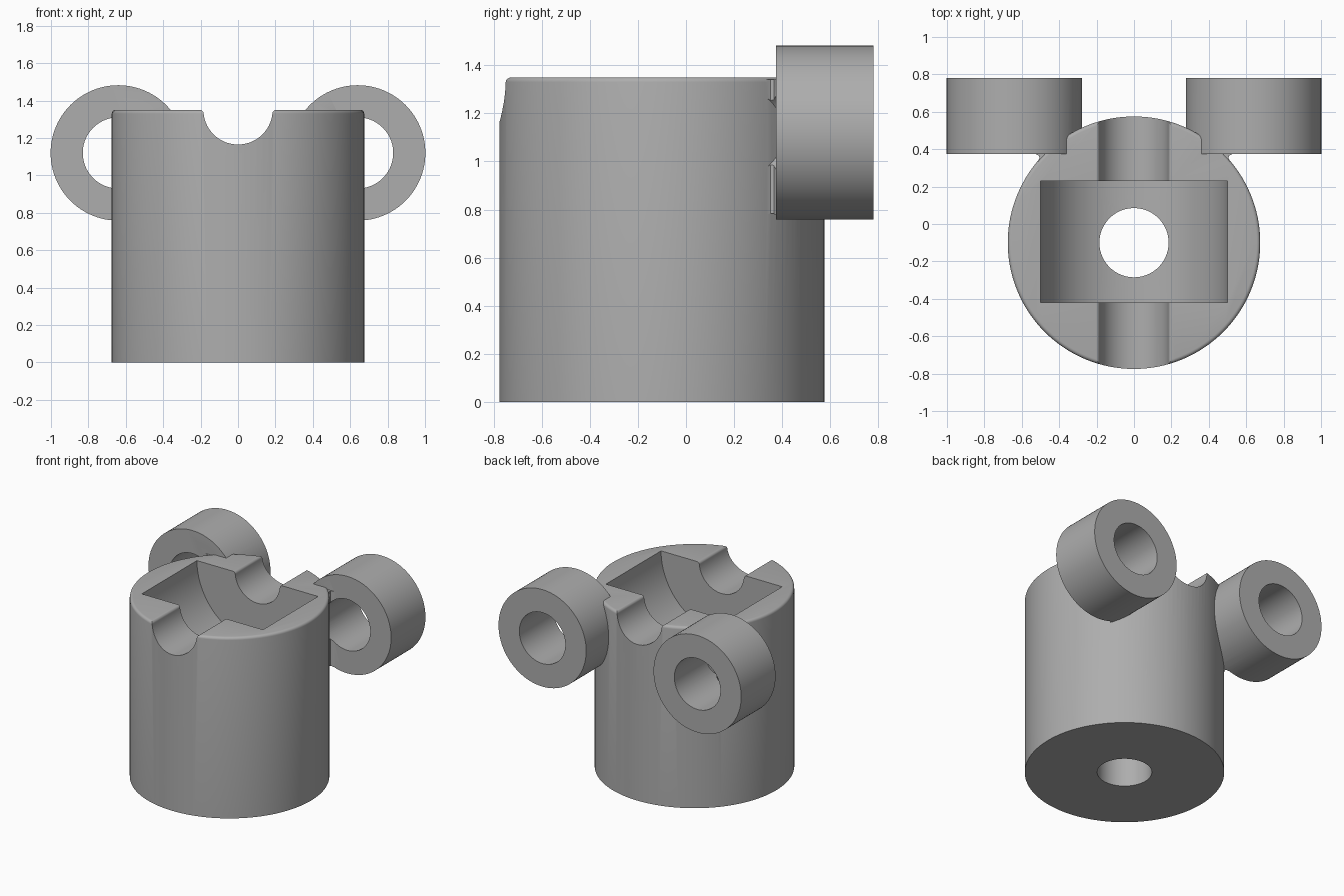
import bpy, math
from mathutils import Matrix

if "Cube" in bpy.data.objects:
    bpy.data.objects.remove(bpy.data.objects["Cube"])

CY, R, H = -0.1, 0.675, 1.35        # body centre, radius, height
BORE = 0.185
RX, RZ, RING, HOLE = 0.64, 1.12, 0.362, 0.19
Y0, Y1 = 0.375, 0.78                # eyelet front and back
FILLET = 0.02

grey = bpy.data.materials.new("plain grey")
grey.use_nodes = True
grey.diffuse_color = (0.42, 0.42, 0.42, 1)
grey.node_tree.nodes["Principled BSDF"].inputs["Base Color"].default_value = grey.diffuse_color


def arc(cx, cy, r, start, end, n):
    return [(cx + r * math.cos(math.radians(start + (end - start) * i / n)),
             cy + r * math.sin(math.radians(start + (end - start) * i / n))) for i in range(n + 1)]


def prism(name, outline, low, high, along_y=False):
    """Extrude an outline along z (x, y points) or along y (x, z points)."""
    n = len(outline)
    pts = [(a, h, b) if along_y else (a, b, h) for h in (low, high) for a, b in outline]
    faces = [tuple(range(n)), tuple(range(n, 2 * n))]
    faces += [(i, (i + 1) % n, n + (i + 1) % n, n + i) for i in range(n)]
    mesh = bpy.data.meshes.new(name)
    mesh.from_pydata(pts, [], faces)
    mesh.materials.append(grey)
    ob = bpy.data.objects.new(name, mesh)
    bpy.context.collection.objects.link(ob)
    activate(ob)
    bpy.ops.object.mode_set(mode='EDIT')
    bpy.ops.mesh.select_all(action='SELECT')
    bpy.ops.mesh.normals_make_consistent(inside=False)
    bpy.ops.object.mode_set(mode='OBJECT')
    return ob


def activate(ob):
    bpy.ops.object.select_all(action='DESELECT')
    ob.select_set(True)
    bpy.context.view_layer.objects.active = ob


def combine(ob, other, operation):
    activate(ob)
    mod = ob.modifiers.new("combine", 'BOOLEAN')
    mod.operation, mod.object, mod.solver = operation, other, 'EXACT'
    bpy.ops.object.modifier_apply(modifier=mod.name)
    bpy.data.objects.remove(other)


def circle(cx, cy, r, n=96):
    return arc(cx, cy, r, 0, 360, n)[:-1]


def soften_top(ob, z):
    """Round the rim of the upper cap."""
    weights = ob.data.attributes.new("bevel_weight_edge", 'FLOAT', 'EDGE')
    for e in ob.data.edges:
        weights.data[e.index].value = float(all(ob.data.vertices[v].co.z > z for v in e.vertices))
    activate(ob)
    mod = ob.modifiers.new("rim", 'BEVEL')
    mod.limit_method, mod.width, mod.segments = 'WEIGHT', FILLET, 4
    bpy.ops.object.modifier_apply(modifier=mod.name)


# Body with a rounded upper rim
body = prism("body", circle(0, CY, R, 128), 0, H)
soften_top(body, H - 0.01)

# Half-round pocket, vertical bore with eased mouth
pocket = [(0.5, 1.6), (-0.5, 1.6)] + arc(0, H, 0.5, 180, 360, 64)
combine(body, prism("pocket_cutter", pocket, -0.42, 0.23, True), 'DIFFERENCE')
combine(body, prism("bore_cutter", circle(0, CY, BORE), -0.2, 1.2), 'DIFFERENCE')

# Rounded channel running front to back, lips eased with a fillet
lip = math.degrees(math.asin(FILLET / (BORE + FILLET)))
edge = (BORE + FILLET) * math.cos(math.radians(lip))
channel = ([(edge, 1.6), (-edge, 1.6)] + arc(-edge, H - FILLET, FILLET, 90, -lip, 6)
           + arc(0, H, BORE, 180 + lip, 360 - lip, 48)
           + arc(edge, H - FILLET, FILLET, 180 + lip, 90, 6))
combine(body, prism("channel_cutter", channel, -1, 1, True), 'DIFFERENCE')


def eyelet_shape(side, low, high):
    tube = prism("eyelet", circle(side * RX, RZ, RING), low, high, True)
    combine(tube, prism("hole_cutter", circle(side * RX, RZ, HOLE), low - 0.1, high + 0.1, True), 'DIFFERENCE')
    return tube


# Two eyelets at the back, each blended into the body by a small web
for side in (-1, 1):
    web_line = [(0.45, 0.4), (0.45, 0.34), (0.515, 0.335)]
    web_line += [(0.505, 0.352), (0.508, 0.365), (0.53, 0.376), (0.53, 0.4)]
    web = prism("web", [(side * x, y) for x, y in web_line], 0.7, H - 0.01)
    combine(web, eyelet_shape(side, 0.3, 0.5), 'INTERSECT')
    combine(body, eyelet_shape(side, Y0, Y1), 'UNION')
    combine(body, web, 'UNION')

body.name = "body_with_eyelets"
activate(body)
bpy.ops.object.shade_smooth_by_angle(angle=math.radians(30))
